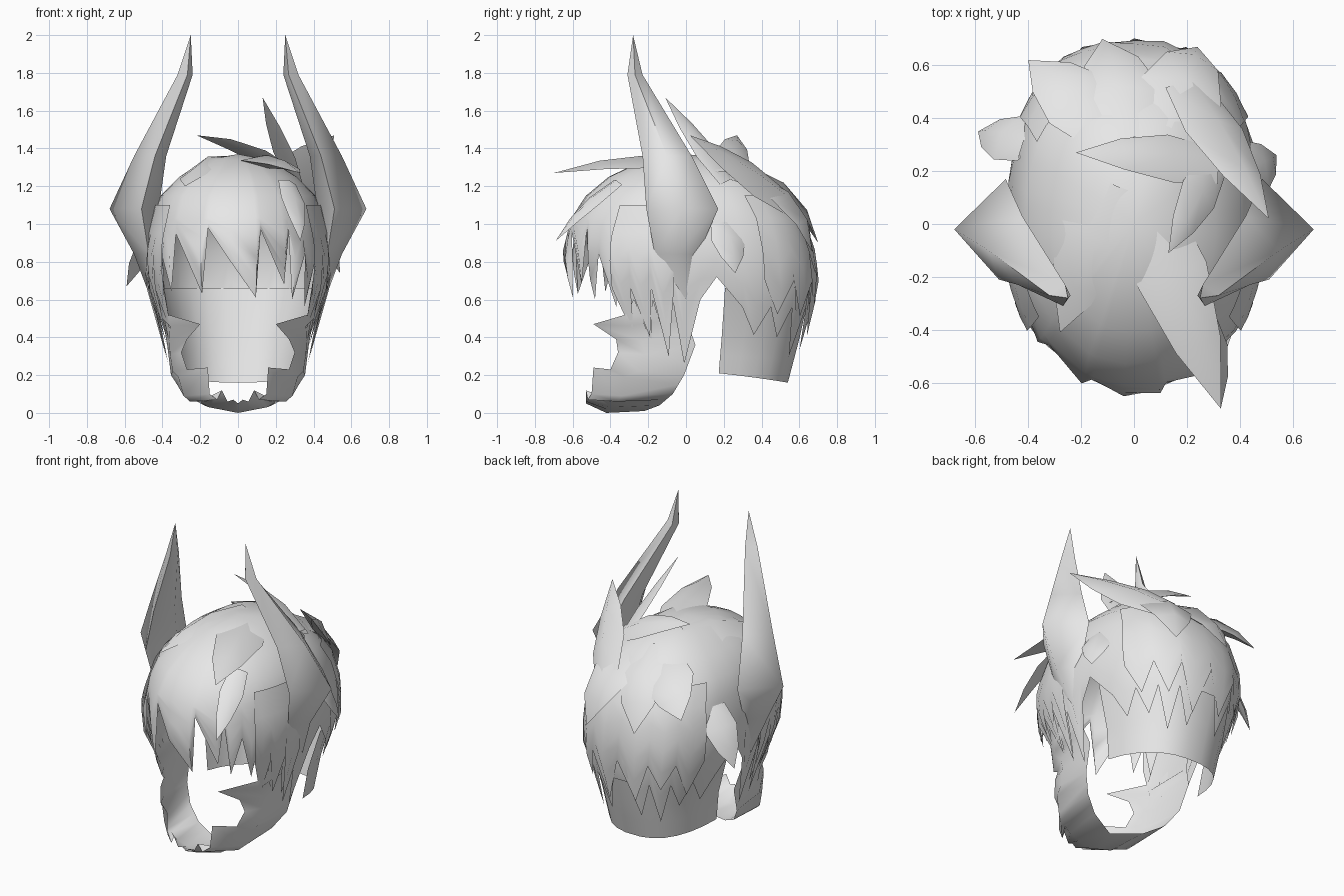
import bpy, bmesh, math
from mathutils import Vector

cube = bpy.data.objects.get("Cube")
if cube:
    bpy.data.objects.remove(cube, do_unlink=True)

GREY = (0.8, 0.8, 0.8, 1.0)
mat = bpy.data.materials.new("plain grey")
mat.use_nodes = True
mat.diffuse_color = GREY
mat.node_tree.nodes["Principled BSDF"].inputs["Base Color"].default_value = GREY


def loft(name, rows, closed=False, mirror=False, angle=60):
    """Skin a list of equal-length point rows; optionally mirror across x."""
    bm = bmesh.new()
    grid = [[bm.verts.new(p) for p in row] for row in rows]
    n = len(rows[0])
    for a, b in zip(grid, grid[1:]):
        for i in range(n if closed else n - 1):
            j = (i + 1) % n
            bm.faces.new((a[i], a[j], b[j], b[i]))
    bmesh.ops.remove_doubles(bm, verts=bm.verts, dist=0.0005)
    if mirror:
        geo = bm.verts[:] + bm.edges[:] + bm.faces[:]
        bmesh.ops.mirror(bm, geom=geo, axis='X', merge_dist=0.001)
    bmesh.ops.recalc_face_normals(bm, faces=bm.faces)
    me = bpy.data.meshes.new(name)
    bm.to_mesh(me)
    bm.free()
    me.materials.append(mat)
    ob = bpy.data.objects.new(name, me)
    bpy.context.collection.objects.link(ob)
    bpy.ops.object.select_all(action='DESELECT')
    ob.select_set(True)
    bpy.context.view_layer.objects.active = ob
    bpy.ops.object.shade_smooth_by_angle(angle=math.radians(angle))


# Head shape: height, half width, front depth, back depth
LEVELS = [(1.37, 0, 0, 0), (1.34, .17, .22, .26), (1.25, .31, .41, .42), (1.15, .41, .53, .51),
          (1.03, .45, .61, .61), (.85, .485, .655, .67), (.65, .47, .63, .69),
          (.4, .39, .5, .63), (0, .33, .35, .52)]


def on_head(deg, z, scale):
    """Point on the head at an angle measured from the front towards +x."""
    for hi, lo in zip(LEVELS, LEVELS[1:]):
        if z >= lo[0]:
            break
    t = (z - lo[0]) / (hi[0] - lo[0])
    w, f, b = (lo[k] + (hi[k] - lo[k]) * t for k in (1, 2, 3))
    s, c = math.sin(math.radians(deg)), math.cos(math.radians(deg))
    # The back of the head is squarer than the front
    power = .95 if c > 0 else .82
    x = math.copysign(abs(s) ** power, s) * w * scale
    y = -math.copysign(abs(c) ** power, c) * (f if c > 0 else b) * scale
    return Vector((x, y, z))


def skirt(name, edge, fixed, steps=4, scale=1.0, closed=False):
    """Hair layer on the head shape that ends in an edge of (angle, height)."""
    rows = [[on_head(a, z, scale) for a, _ in edge] for z in fixed]
    for s in range(1, steps + 1):
        rows.append([on_head(a, fixed[-1] + (z - fixed[-1]) * s / steps, scale) for a, z in edge])
    loft(name, rows, closed)


def teeth(start, end, count, tip, valley):
    """Jagged edge with uneven tips."""
    n = 2 * count
    return [(start + (end - start) * i / n, tip + .07 * math.sin(2.3 * i) if i % 2 else valley)
            for i in range(n + 1)]


# Main hair cap: uneven fringe, then side and back locks on both sides
fringe = [(-60, .55), (-55, .82), (-48, .64), (-44, .95), (-23, .63), (-19, .98), (-4, .8), (11, .61),
          (14, .97), (30, .68), (34, .95), (38, .6), (46, .84), (52, .56), (57, .8), (60, .55)]
flank = teeth(64, 94, 3, .32, .6) + [(100, .72)] + teeth(112, 176, 4, .36, .56)
edge = fringe + flank + [(360 - a, z) for a, z in reversed(flank)]
skirt("hair_cap", edge, [level[0] for level in LEVELS[:5]], closed=True)

# Overlapping hair panels
skirt("back_hair_panel", teeth(122, 238, 6, .47, .7), [1.15, 1.03], scale=1.025)
for s, label in ((1, "left"), (-1, "right")):
    skirt(label + "_temple_hair", [(s * a, z) for a, z in teeth(54, 85, 3, .36, .66)], [1.1, .95], scale=1.03)

# Nape shell under the back hair
nape = [(104 + 152 / 13 * i, .21 - .05 * math.sin(math.pi * i / 13)) for i in range(14)]
skirt("nape_hair", nape, [.66, .4], steps=2, scale=.96)


def lock(name, root, tip, width, lift):
    """Pointed curved lock with a thin lens-shaped section lying on the head."""
    root, tip = Vector(root), Vector(tip)
    mid = (root + tip) / 2
    out = (mid - Vector((0, 0, .85))).normalized()
    side = (tip - root).cross(out).normalized()
    up = side.cross(tip - root).normalized()
    rows = []
    for t, w in ((0, .75), (.33, 1), (.67, .65), (1, 0)):
        p = root.lerp(tip, t) + out * lift * 4 * t * (1 - t)
        w *= width
        rows.append([p + side * w, p + up * w * .35, p - side * w, p - up * w * .15])
    loft(name, rows, closed=True, angle=70)


lock("forward_top_lock", (.04, .08, 1.31), (.33, -.7, 1.27), .14, .03)
lock("sweeping_crown_lock", (.31, .22, 1.25), (-.22, .27, 1.47), .1, .03)
lock("upright_crown_lock", (.3, .22, 1.22), (.13, -.11, 1.67), .08, 0)
lock("left_crown_lock", (.2, .52, 1.12), (.51, .02, 1.47), .14, 0)
lock("right_back_lock", (-.1, .36, 1.22), (-.4, .62, 1.03), .15, .03)
lock("right_brow_lock", (-.06, .15, 1.32), (-.28, -.41, 1.2), .16, .03)
lock("left_brow_lock", (.26, -.36, 1.22), (.33, -.69, .91), .07, .02)
lock("right_nape_flick", (-.4, .3, 1), (-.59, .35, .67), .1, .02)
lock("left_nape_flick", (.42, .2, 1), (.54, .26, .74), .1, .01)
lock("back_crown_lock", (0, .3, 1.28), (-.12, .7, .9), .16, .06)
lock("back_left_lock", (.12, .34, 1.24), (.24, .67, .85), .16, .07)

# Horns: diamond sections of height, centre x, centre y, half width, half depth
HORN = [(.6, .46, 0, 0, 0), (.84, .49, -.05, .06, .115), (1.08, .55, -.02, .13, .19),
        (1.36, .465, -.1, .085, .13), (1.79, .28, -.27, .04, .04), (2, .25, -.28, 0, 0)]
for s, label in ((1, "left"), (-1, "right")):
    rings = [[(s * (x + w), y, z), (s * (x - w * .5), y + d, z), (s * (x - w), y, z), (s * (x - w * .3), y - d, z)]
             for z, x, y, w, d in HORN]
    loft(label + "_horn", rings, closed=True, angle=85)

# Jaw guard: jagged front rim and smooth back rim, both from cheek to chin
front_rim = [(.4, -.27, .72), (.37, -.32, .52), (.2, -.49, .47), (.27, -.37, .39), (.3, -.36, .32),
             (.27, -.4, .23), (.16, -.49, .24), (.15, -.5, .1), (.11, -.52, .07), (.085, -.53, .12),
             (.055, -.53, .06), (.025, -.53, .07), (0, -.53, .05)]
back_rim = [Vector(p) for p in ((.44, 0, .74), (.4, 0, .5), (.375, .05, .36), (.355, -.01, .2),
                                (.29, -.07, .1), (.18, -.14, .04), (0, -.22, .01))]
jaw = []
for i, f in enumerate(front_rim):
    k = min(i // 2, 5)
    b = back_rim[k].lerp(back_rim[k + 1], i / 2 - k)
    middle = (b.x * .8 + f[0] * .2, f[1] * .65 + b.y * .35, min(f[2], b.z) - .01)
    jaw.append([f, middle, b])
loft("jaw_guard", jaw, mirror=True, angle=70)
